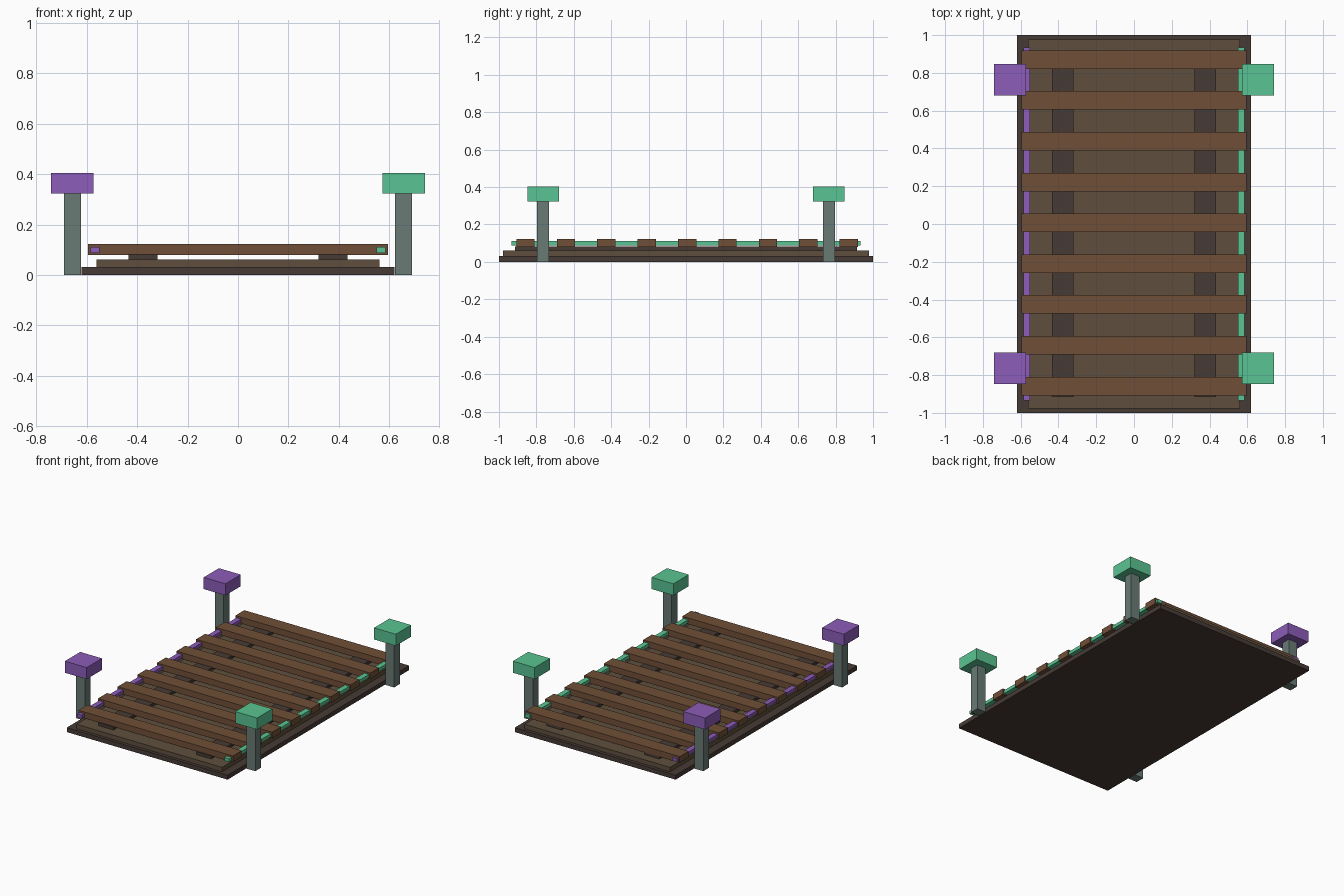
import bpy

if "Cube" in bpy.data.objects:
    bpy.data.objects.remove(bpy.data.objects["Cube"])


def material(name, hex_colour):
    # sRGB hex to linear colour
    rgb = [int(hex_colour[i:i + 2], 16) / 255 for i in (0, 2, 4)]
    lin = [c / 12.92 if c < 0.04045 else ((c + 0.055) / 1.055) ** 2.4 for c in rgb]
    m = bpy.data.materials.new(name)
    m.diffuse_color = (*lin, 1)
    m.use_nodes = True
    m.node_tree.nodes["Principled BSDF"].inputs["Base Color"].default_value = m.diffuse_color
    return m


def box(name, x, y, z, mat):
    # box from (min, max) ranges on each axis
    mid = [(a + b) / 2 for a, b in (x, y, z)]
    bpy.ops.mesh.primitive_cube_add(size=1, location=mid)
    ob = bpy.context.object
    ob.name = name
    ob.scale = [b - a for a, b in (x, y, z)]
    bpy.ops.object.transform_apply(location=False, rotation=False, scale=True)
    ob.data.materials.append(mat)
    return ob


dark = material("dark_wood", "473B35")
earth = material("earth_brown", "5E4F3D")
wood = material("plank_wood", "704F37")
stone = material("post_grey", "6A7B75")
purple = material("purple", "8C5DB8")
green = material("green", "5AC492")

# Stepped base
box("base_slab", (-0.62, 0.62), (-1, 1), (0, 0.031), dark)
box("bed_slab", (-0.562, 0.562), (-0.978, 0.978), (0.031, 0.062), earth)

# Cross planks
for i in range(9):
    y = 0.006 + (i - 4) * 0.216
    box(f"plank_{i + 1}", (-0.595, 0.595), (y - 0.049, y + 0.049), (0.08, 0.123), wood)

# Runners, side strips, posts and caps on both sides
for side, s, accent in (("left", -1, purple), ("right", 1, green)):
    def span(a, b):
        return tuple(sorted((s * a, s * b)))

    box(f"{side}_runner", span(0.319, 0.435), (-0.915, 0.915), (0.062, 0.083), dark)
    box(f"{side}_strip", span(0.55, 0.586), (-0.934, 0.934), (0.088, 0.111), accent)
    for end, e in (("front", -1), ("back", 1)):
        y = e * 0.764
        box(f"{end}_{side}_post", span(0.623, 0.691), (y - 0.032, y + 0.032), (0, 0.324), stone)
        box(f"{end}_{side}_cap", span(0.573, 0.741), (y - 0.084, y + 0.084), (0.323, 0.404), accent)
